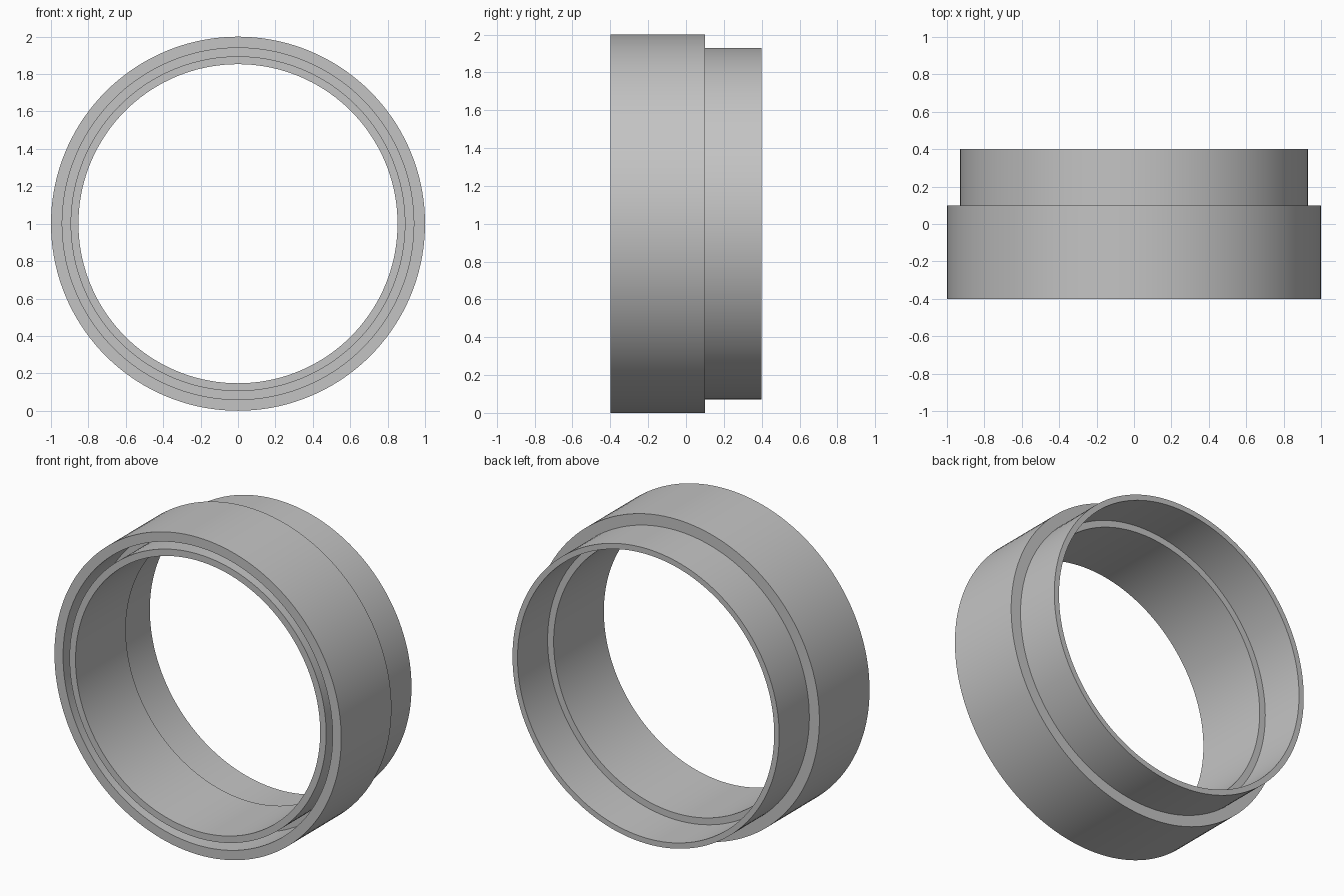
import bpy, bmesh, math
from mathutils import Matrix, Vector

cube = bpy.data.objects.get("Cube")
if cube:
    bpy.data.objects.remove(cube, do_unlink=True)

grey = bpy.data.materials.new("plain grey")
grey.use_nodes = True
colour = (0.55, 0.55, 0.55, 1)
grey.diffuse_color = colour
grey.node_tree.nodes["Principled BSDF"].inputs["Base Color"].default_value = colour

SEGMENTS = 144
OUTER, SOCKET, WALL, BORE = 1.0, 0.94, 0.895, 0.853
SPIGOT = 0.93
FRONT, FLOOR, STEP, BACK = -0.4, -0.1, 0.1, 0.4

# Closed cross-section (radius, y): grooved front body and thin back spigot
profile = [
    (OUTER, FRONT), (OUTER, STEP), (SPIGOT, STEP), (SPIGOT, BACK),
    (WALL, BACK), (WALL, STEP), (BORE, STEP), (BORE, FRONT),
    (WALL, FRONT), (WALL, FLOOR), (SOCKET, FLOOR), (SOCKET, FRONT),
]

# Revolve the section around the y axis
bm = bmesh.new()
rings = []
for i in range(SEGMENTS):
    turn = Matrix.Rotation(math.tau * i / SEGMENTS, 3, 'Y')
    rings.append([bm.verts.new(turn @ Vector((r, y, 0)) + Vector((0, 0, OUTER)))
                  for r, y in profile])
for i, ring in enumerate(rings):
    following = rings[(i + 1) % SEGMENTS]
    for j in range(len(profile)):
        k = (j + 1) % len(profile)
        bm.faces.new((ring[j], ring[k], following[k], following[j]))
bmesh.ops.recalc_face_normals(bm, faces=bm.faces)

mesh = bpy.data.meshes.new("coupling_ring")
bm.to_mesh(mesh)
bm.free()
mesh.materials.append(grey)
ring_object = bpy.data.objects.new("coupling_ring", mesh)
bpy.context.collection.objects.link(ring_object)

# Smooth walls with crisp rims
bpy.ops.object.select_all(action='DESELECT')
ring_object.select_set(True)
bpy.context.view_layer.objects.active = ring_object
bpy.ops.object.shade_smooth_by_angle(angle=math.radians(30))
